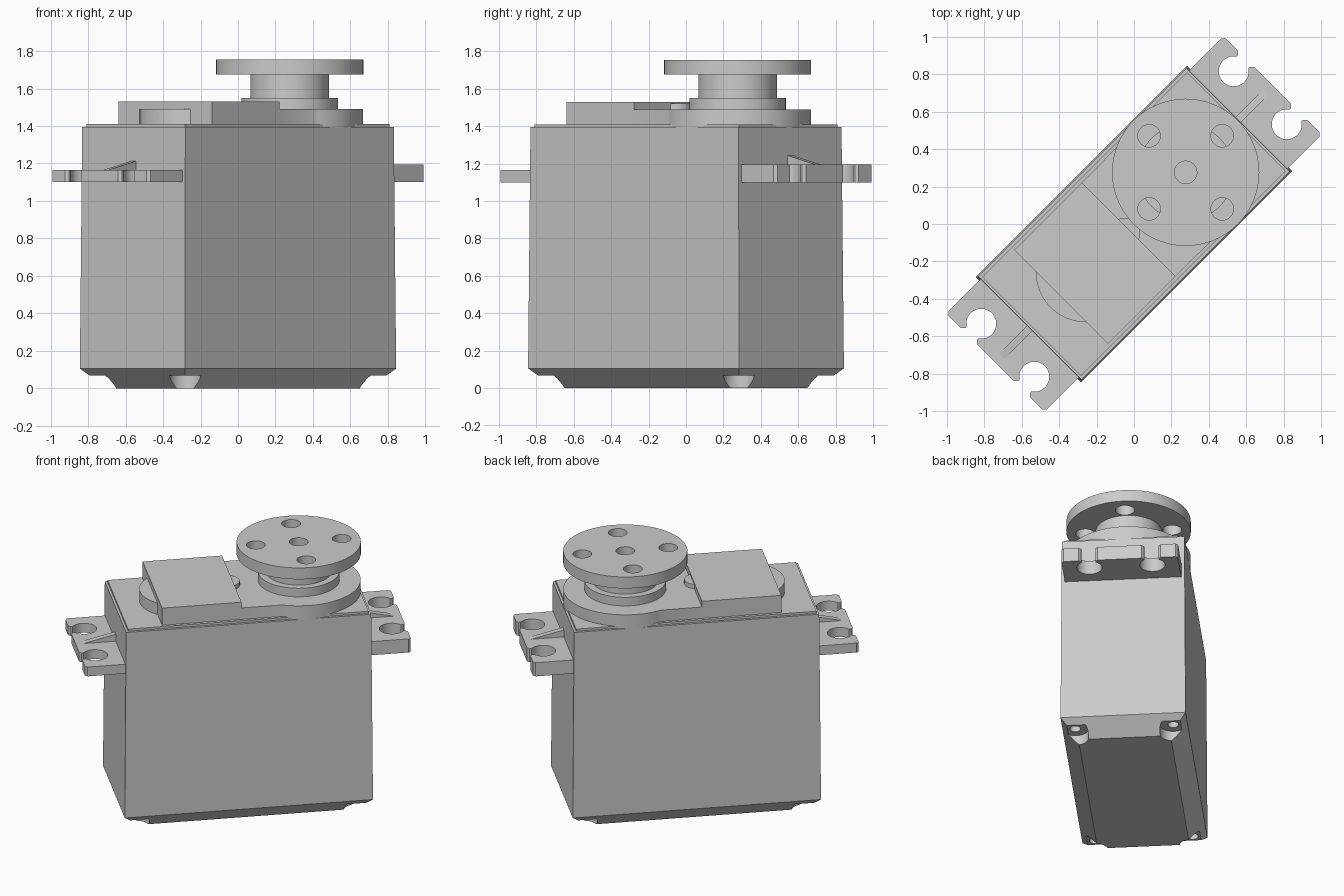
import bpy, bmesh, math
from mathutils import Matrix

cube = bpy.data.objects.get("Cube")
if cube:
    bpy.data.objects.remove(cube, do_unlink=True)

GREY = (0.6, 0.6, 0.6, 1.0)
mat = bpy.data.materials.new("plain grey")
mat.use_nodes = True
mat.diffuse_color = GREY
mat.node_tree.nodes["Principled BSDF"].inputs["Base Color"].default_value = GREY

parts = []


def loft(name, rings, keep=True):
    """Closed solid through rings of (outline points, height)."""
    bm = bmesh.new()
    loops = [[bm.verts.new((x, y, z)) for x, y in pts] for pts, z in rings]
    bm.faces.new(loops[0])
    bm.faces.new(loops[-1])
    n = len(loops[0])
    for low, high in zip(loops, loops[1:]):
        for i in range(n):
            j = (i + 1) % n
            bm.faces.new((low[i], low[j], high[j], high[i]))
    bmesh.ops.recalc_face_normals(bm, faces=bm.faces[:])
    me = bpy.data.meshes.new(name)
    bm.to_mesh(me)
    bm.free()
    me.materials.append(mat)
    ob = bpy.data.objects.new(name, me)
    bpy.context.collection.objects.link(ob)
    if keep:
        parts.append(ob)
    return ob


def rect(a, b, cx=0.0):
    return [(cx - a, -b), (cx + a, -b), (cx + a, b), (cx - a, b)]


def circle(cx, cy, r, n=64):
    return [(cx + r * math.cos(t * math.tau / n), cy + r * math.sin(t * math.tau / n))
            for t in range(n)]


def prism(name, pts, z0, z1, keep=True):
    return loft(name, [(pts, z0), (pts, z1)], keep)


def cut(ob, pts, z0, z1):
    """Subtract a prism and bake the result."""
    tool = prism("cutter", pts, z0, z1, keep=False)
    tool.hide_render = True
    mod = ob.modifiers.new("cut", "BOOLEAN")
    mod.operation, mod.solver, mod.object = "DIFFERENCE", "EXACT", tool
    deps = bpy.context.evaluated_depsgraph_get()
    baked = bpy.data.meshes.new_from_object(ob.evaluated_get(deps))
    ob.modifiers.clear()
    ob.data = baked
    bpy.data.objects.remove(tool, do_unlink=True)


# Case with chamfered base, slight taper and four screw pockets
case = loft("case", [(rect(0.691, 0.292), 0), (rect(0.797, 0.397), 0.105),
                     (rect(0.787, 0.389), 1.395)])
for sx in (-1, 1):
    for sy in (-1, 1):
        cut(case, circle(sx * 0.71, sy * 0.311, 0.085, 32), -0.1, 0.068)
        cut(case, circle(sx * 0.71, sy * 0.311, 0.035, 24), -0.1, 0.12)

# Lid and raised top shapes
prism("lid", rect(0.772, 0.373), 1.38, 1.41)
prism("motor_cover", rect(0.255, 0.354, -0.295), 1.40, 1.53)
prism("rounded_end_step", circle(-0.36, 0, 0.27), 1.40, 1.49)
prism("cover_boss", circle(-0.075, 0, 0.085, 32), 1.48, 1.52)

# Gear housing: straight neck flowing into a round end
C, R = 0.39, 0.392
start = math.radians(115)
arc = [(C + R * math.cos(start * t / 32), R * math.sin(start * t / 32))
       for t in range(-32, 33)]
prism("gear_housing", [(-0.06, -0.354)] + arc + [(-0.06, 0.354)], 1.39, 1.49)

# Output shaft and round horn
prism("shaft_collar", circle(C, 0, 0.258), 1.48, 1.55)
prism("shaft_hub", circle(C, 0, 0.21), 1.54, 1.676)
horn = prism("round_horn", circle(C, 0, 0.393), 1.675, 1.755)
cut(horn, circle(C, 0, 0.06, 32), 1.6, 1.8)
for k in range(4):
    a = k * math.pi / 2
    cut(horn, circle(C + 0.276 * math.cos(a), 0.276 * math.sin(a), 0.06, 32), 1.6, 1.8)


# Mounting ears with keyhole slots and a stiffening rib
def ear_outline(side):
    tip, half, r, gap, b = 1.046, 0.37, 0.08, 0.045, 0.015
    pts = [(0.77, -half), (tip - b, -half), (tip, -half + b)]
    for v in (-0.2, 0.2):
        pts += [(tip, v - gap - b), (tip - b, v - gap)]
        a0 = math.asin(gap / r)
        for i in range(25):
            a = -a0 - (math.tau - 2 * a0) * i / 24
            pts.append((0.953 + r * math.cos(a), v + r * math.sin(a)))
        pts += [(tip - b, v + gap), (tip, v + gap + b)]
    pts += [(tip, half - b), (tip - b, half), (0.77, half)]
    return [(side * x, y) for x, y in pts]


for label, side, top in (("shaft_end", 1, 1.195), ("rear_end", -1, 1.165)):
    prism(label + "_ear", ear_outline(side), 1.10, top)
    foot = [(side * x, y) for x, y in rect(0.125, 0.02, 0.895)]
    ridge = [(side * x, y) for x, y in rect(0.005, 0.02, 0.775)]
    loft(label + "_rib", [(foot, top - 0.005), (ridge, top + 0.05)])

# Turn the whole unit diagonally and shade
turn = Matrix.Rotation(math.radians(45), 4, "Z")
bpy.ops.object.select_all(action="DESELECT")
for ob in parts:
    ob.data.transform(turn)
    ob.select_set(True)
bpy.context.view_layer.objects.active = parts[0]
bpy.ops.object.shade_smooth_by_angle(angle=math.radians(30))
